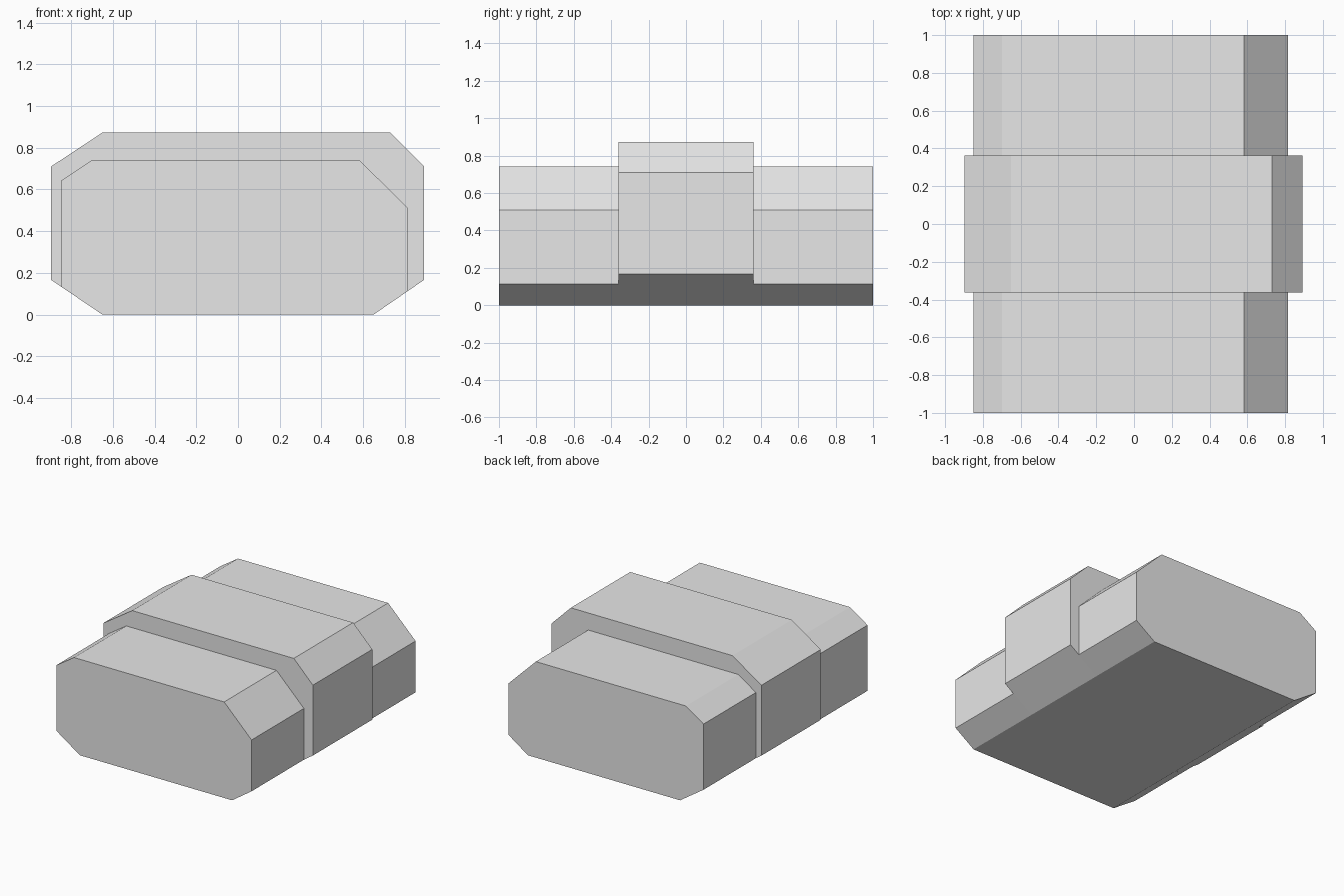
import bpy
import bmesh
from mathutils import Vector

cube = bpy.data.objects.get("Cube")
if cube:
    bpy.data.objects.remove(cube)

grey = bpy.data.materials.new("light_grey")
grey.use_nodes = True
grey.diffuse_color = (0.8, 0.8, 0.8, 1)
grey.node_tree.nodes["Principled BSDF"].inputs["Base Color"].default_value = (0.8, 0.8, 0.8, 1)


def extruded_block(name, profile, y0, y1):
    """Extrude an x/z outline from y0 to y1."""
    bm = bmesh.new()
    face = bm.faces.new([bm.verts.new((x, y0, z)) for x, z in profile])
    result = bmesh.ops.extrude_face_region(bm, geom=[face])
    moved = [v for v in result["geom"] if isinstance(v, bmesh.types.BMVert)]
    bmesh.ops.translate(bm, verts=moved, vec=Vector((0, y1 - y0, 0)))
    bmesh.ops.recalc_face_normals(bm, faces=bm.faces)
    mesh = bpy.data.meshes.new(name)
    bm.to_mesh(mesh)
    bm.free()
    mesh.materials.append(grey)
    obj = bpy.data.objects.new(name, mesh)
    bpy.context.collection.objects.link(obj)
    return obj


# Chamfered outlines, anticlockwise from the bottom left
middle_outline = [(-0.65, 0), (0.65, 0), (0.893, 0.167), (0.893, 0.71),
                  (0.73, 0.873), (-0.65, 0.873), (-0.897, 0.71), (-0.897, 0.167)]
end_outline = [(-0.65, 0), (0.65, 0), (0.816, 0.114), (0.816, 0.51),
               (0.582, 0.741), (-0.70, 0.741), (-0.85, 0.642), (-0.85, 0.135)]

# Raised middle band and the two lower end blocks
half_band = 0.362
extruded_block("middle_band", middle_outline, -half_band, half_band)
extruded_block("front_block", end_outline, -1, -half_band)
extruded_block("back_block", end_outline, half_band, 1)
